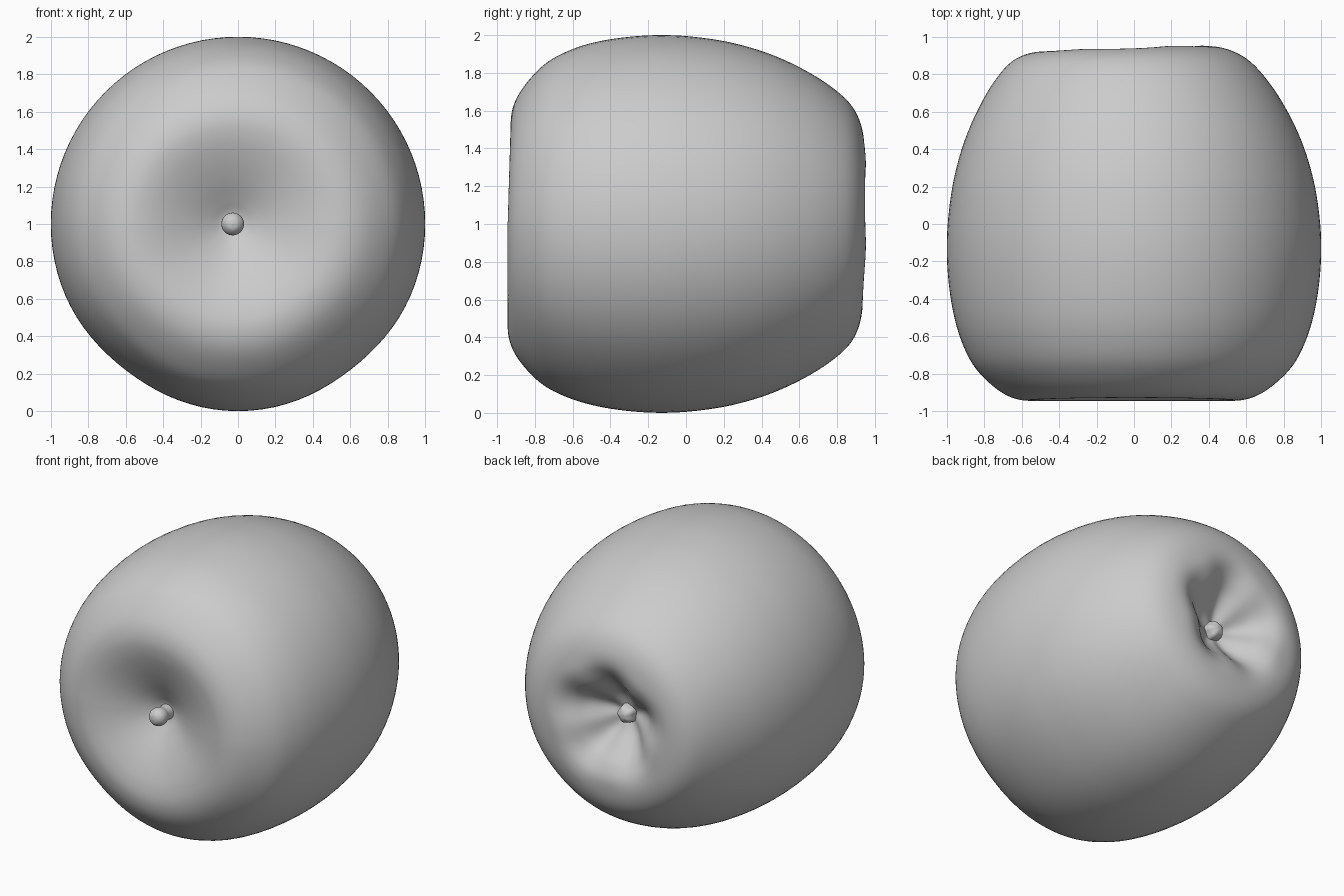
import bpy, bmesh, math
from mathutils import Vector

if "Cube" in bpy.data.objects:
    bpy.data.objects.remove(bpy.data.objects["Cube"])

SEG = 96
skin = bpy.data.materials.new("plain grey")
skin.diffuse_color = (0.6, 0.6, 0.6, 1)
skin.use_nodes = True
skin.node_tree.nodes["Principled BSDF"].inputs["Base Color"].default_value = skin.diffuse_color


def smooth_path(pts, steps=6):
    """Catmull-Rom curve through the profile points."""
    p = [Vector(q) for q in pts]
    p = [2 * p[0] - p[1]] + p + [2 * p[-1] - p[-2]]
    out = []
    for i in range(1, len(p) - 2):
        a, b, c, d = p[i - 1:i + 3]
        for k in range(steps):
            t = k / steps
            out.append(0.5 * (2 * b + (c - a) * t + (2 * a - 5 * b + 4 * c - d) * t * t
                              + (3 * b - a - 3 * c + d) * t ** 3))
    return out + [p[-2]]


def revolve(name, pts, warp):
    """Revolve (radius, y) points about the y axis; both ends close at a pole."""
    path = smooth_path(pts)
    bm = bmesh.new()

    def vert(r, y, a):
        r, y = warp(r, y, a)
        # hollows sit slightly left of centre
        cx = (-0.055 if y > 0 else -0.03) * (1 - min(1, r))
        return bm.verts.new((cx + r * math.cos(a), y, 1 + r * math.sin(a)))

    first, last = vert(0, path[0].y, 0), vert(0, path[-1].y, 0)
    rings = [[vert(q.x, q.y, 2 * math.pi * j / SEG) for j in range(SEG)] for q in path[1:-1]]
    for j in range(SEG):
        k = (j + 1) % SEG
        bm.faces.new((first, rings[0][j], rings[0][k]))
        bm.faces.new((last, rings[-1][k], rings[-1][j]))
        for a, b in zip(rings, rings[1:]):
            bm.faces.new((a[j], b[j], b[k], a[k]))
    bmesh.ops.recalc_face_normals(bm, faces=bm.faces)
    for f in bm.faces:
        f.smooth = True
    mesh = bpy.data.meshes.new(name)
    bm.to_mesh(mesh)
    bm.free()
    mesh.materials.append(skin)
    obj = bpy.data.objects.new(name, mesh)
    bpy.context.collection.objects.link(obj)
    return obj


def fruit_warp(r, y, a):
    # slightly flattened lower shoulders
    d = abs((math.degrees(a) + 90 + 180) % 360 - 180)
    r *= 1 - 0.016 * math.exp(-((d - 38) / 20) ** 2)
    # front face leans back a little towards the top
    if y < -0.5:
        y += 0.03 * min(1, (-0.5 - y) / 0.4) * max(0, r * math.sin(a))
    # soft five-lobed folds around the rear hollow, fading out at the rim
    if y > 0.5 and r < 0.75:
        u = min(1, r / 0.5)
        y += 0.022 * math.sin(math.pi * u) ** 2 * math.cos(5 * (a + math.pi / 2))
        y += 0.016 * math.sin(math.pi * r / 0.75) ** 2 * math.cos(a - 0.3)
    return r, y


# fruit body: front hollow, rounded side, rear hollow
body = [(0, -0.745), (0.06, -0.75), (0.13, -0.785), (0.24, -0.845), (0.36, -0.9),
        (0.47, -0.935), (0.57, -0.943), (0.67, -0.915), (0.77, -0.845), (0.86, -0.745),
        (0.925, -0.61), (0.967, -0.46), (0.992, -0.29), (1.0, -0.12), (0.99, 0.05),
        (0.96, 0.24), (0.905, 0.43), (0.83, 0.6), (0.74, 0.75), (0.64, 0.865),
        (0.53, 0.922), (0.41, 0.933), (0.31, 0.89), (0.22, 0.815), (0.13, 0.745),
        (0.05, 0.71), (0, 0.705)]
revolve("fruit_body", body, fruit_warp)

# stem: short stub with a rounded tip
stem = [(0, -0.7), (0.048, -0.71), (0.05, -0.79), (0.06, -0.83), (0.056, -0.865),
        (0.032, -0.892), (0, -0.9)]
revolve("stem", stem, lambda r, y, a: (r, y))

# blossom end: small bump in the rear hollow
bud = [(0, 0.66), (0.06, 0.68), (0.06, 0.735), (0.045, 0.765), (0.02, 0.78), (0, 0.782)]
revolve("blossom_end", bud, lambda r, y, a: (r * (1 + 0.06 * math.cos(5 * a)), y))
